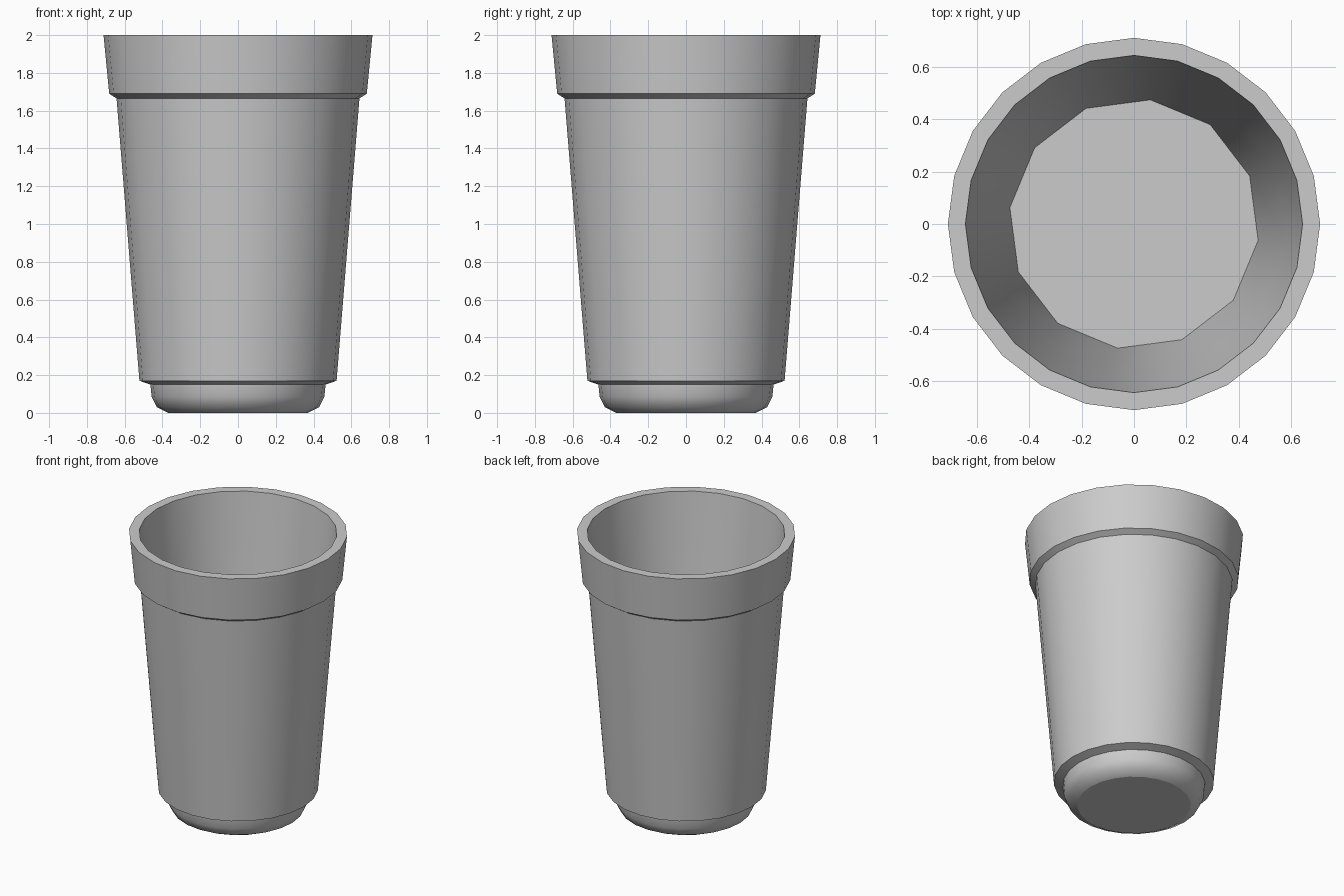
import bpy, bmesh
from math import cos, sin, radians

if "Cube" in bpy.data.objects:
    bpy.data.objects.remove(bpy.data.objects["Cube"])

bm = bmesh.new()


def ring(r, z, n=24, start=0.0):
    """Circle of n vertices at radius r and height z."""
    return [bm.verts.new((r * cos(radians(start + 360 * i / n)),
                          r * sin(radians(start + 360 * i / n)), z)) for i in range(n)]


def bridge(lower, upper):
    """Quads between two rings of equal count."""
    n = len(lower)
    for i in range(n):
        j = (i + 1) % n
        bm.faces.new((lower[i], lower[j], upper[j], upper[i]))


def crease(loop):
    for i, v in enumerate(loop):
        bm.edges.get((v, loop[(i + 1) % len(loop)])).smooth = False


# Outside: rounded foot, step, tapered body, collar, flat lip
profile = [(0.37, 0.0), (0.43, 0.03), (0.457, 0.085), (0.464, 0.15),
           (0.522, 0.17), (0.643, 1.665), (0.682, 1.69), (0.712, 2.0), (0.645, 2.0)]
rings = [ring(r, z) for r, z in profile]
for a, b in zip(rings, rings[1:]):
    bridge(a, b)
underside = bm.faces.new(rings[0][::-1])

# Inside: 24-sided mouth merges into a 12-sided well
mouth = rings[-1]
upper = ring(0.59, 1.39, 12, -7.5)
floor = ring(0.479, 0.18, 12, -7.5)
for i in range(12):
    a, b, c = mouth[2 * i - 1], mouth[2 * i], mouth[(2 * i + 1) % 24]
    u, w = upper[i], upper[(i + 1) % 12]
    bm.faces.new((a, b, u))
    bm.faces.new((b, c, w, u))
bridge(upper, floor)
bottom = bm.faces.new(floor)

# Smooth walls with crisp rims
for f in bm.faces:
    f.smooth = True
for k in (0, 3, 4, 5, 6, 7, 8):
    crease(rings[k])
crease(floor)
bmesh.ops.recalc_face_normals(bm, faces=bm.faces[:])

mesh = bpy.data.meshes.new("cup")
bm.to_mesh(mesh)
bm.free()
cup = bpy.data.objects.new("cup", mesh)
bpy.context.collection.objects.link(cup)
